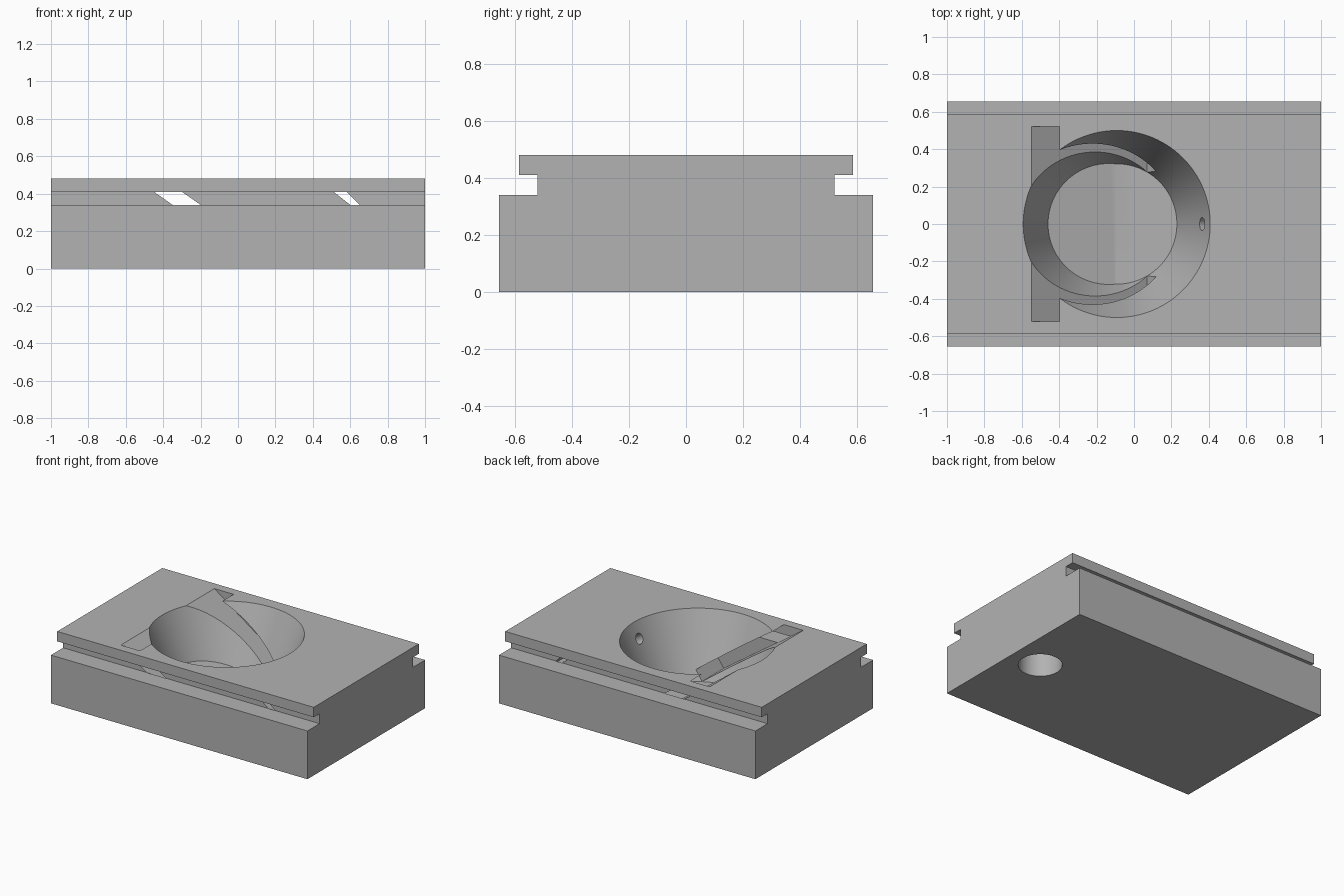
import bpy, bmesh, math
from mathutils import Vector

old = bpy.data.objects.get("Cube")
if old:
    bpy.data.objects.remove(old, do_unlink=True)

grey = bpy.data.materials.new("plain grey")
grey.use_nodes = True
tone = (0.45, 0.45, 0.45, 1)
grey.diffuse_color = tone
grey.node_tree.nodes["Principled BSDF"].inputs["Base Color"].default_value = tone


def finish(name, bm):
    bmesh.ops.recalc_face_normals(bm, faces=bm.faces[:])
    mesh = bpy.data.meshes.new(name)
    bm.to_mesh(mesh)
    bm.free()
    mesh.materials.append(grey)
    obj = bpy.data.objects.new(name, mesh)
    bpy.context.collection.objects.link(obj)
    return obj


def prism(name, points, along):
    """Extrude a profile from the first 3D point list by a vector."""
    bm = bmesh.new()
    face = bm.faces.new([bm.verts.new(p) for p in points])
    new = bmesh.ops.extrude_face_region(bm, geom=[face])["geom"]
    bmesh.ops.translate(bm, vec=along, verts=[v for v in new if isinstance(v, bmesh.types.BMVert)])
    return finish(name, bm)


def across(name, profile, half_width):
    return prism(name, [(x, -half_width, z) for x, z in profile], (0, 2 * half_width, 0))


def cone(name, start, end, r1, r2, sides):
    start, end = Vector(start), Vector(end)
    axis = end - start
    bm = bmesh.new()
    bmesh.ops.create_cone(bm, cap_ends=True, segments=sides, radius1=r1, radius2=r2, depth=axis.length)
    turn = axis.to_track_quat("Z", "Y").to_matrix().to_4x4()
    bmesh.ops.transform(bm, matrix=turn, verts=bm.verts[:])
    bmesh.ops.translate(bm, vec=(start + end) / 2, verts=bm.verts[:])
    return finish(name, bm)


def cut(target, cutter):
    """Subtract the cutter, bake the result and discard the cutter."""
    mod = target.modifiers.new("cut", "BOOLEAN")
    mod.operation = "DIFFERENCE"
    mod.solver = "EXACT"
    mod.object = cutter
    graph = bpy.context.evaluated_depsgraph_get()
    mesh = bpy.data.meshes.new_from_object(target.evaluated_get(graph))
    target.modifiers.clear()
    target.data = mesh
    bpy.data.objects.remove(cutter, do_unlink=True)


# Block with a groove along each long side
half = [(0.655, 0), (0.655, 0.34), (0.52, 0.34), (0.52, 0.41), (0.585, 0.41), (0.585, 0.48)]
outline = half + [(-y, z) for y, z in reversed(half)]
block = prism("grooved_block", [(-1, y, z) for y, z in outline], (2, 0, 0))

# Tapered bowl whose floor rises towards one end
taper, centre, rim_z, floor_z, over = 0.41, -0.0925, 0.48, 0.045, 0.1
bowl = cone("bowl_cutter", (centre, 0, floor_z), (centre, 0, rim_z + over),
            0.5 - taper * (rim_z - floor_z), 0.5 + taper * over, 128)
ramp = across("floor_ramp", [(-0.1, floor_z), (-0.7, 0.23), (-0.7, -0.1), (-0.1, -0.1)], 0.8)
cut(bowl, ramp)
cut(block, bowl)

# Sloping blade slot
direction = Vector((0.819, -0.574))
normal = Vector((0.574, 0.819)) * 0.086
low_end = Vector((0.07, 0.046))
low_start = low_end - direction * 0.95
cut(block, across("blade_slot", [low_start, low_end, low_end + normal, low_start + normal], 0.521))

# Narrow sloping side slot through the neck
cut(block, across("side_slot", [(0.46, 0.45), (0.54, 0.45), (0.71, 0.28), (0.677, 0.28)], 0.521))

# Bore in the underside, joined to the bowl by a small sloping hole
cut(block, cone("bottom_bore", (0.777, 0, -0.1), (0.777, 0, 0.22), 0.14, 0.14, 48))
cut(block, cone("small_hole", (0.30, 0, 0.42), (0.72, 0, 0.128), 0.035, 0.035, 32))

bpy.ops.object.select_all(action="DESELECT")
block.select_set(True)
bpy.context.view_layer.objects.active = block
bpy.ops.object.shade_smooth_by_angle(angle=math.radians(20))
